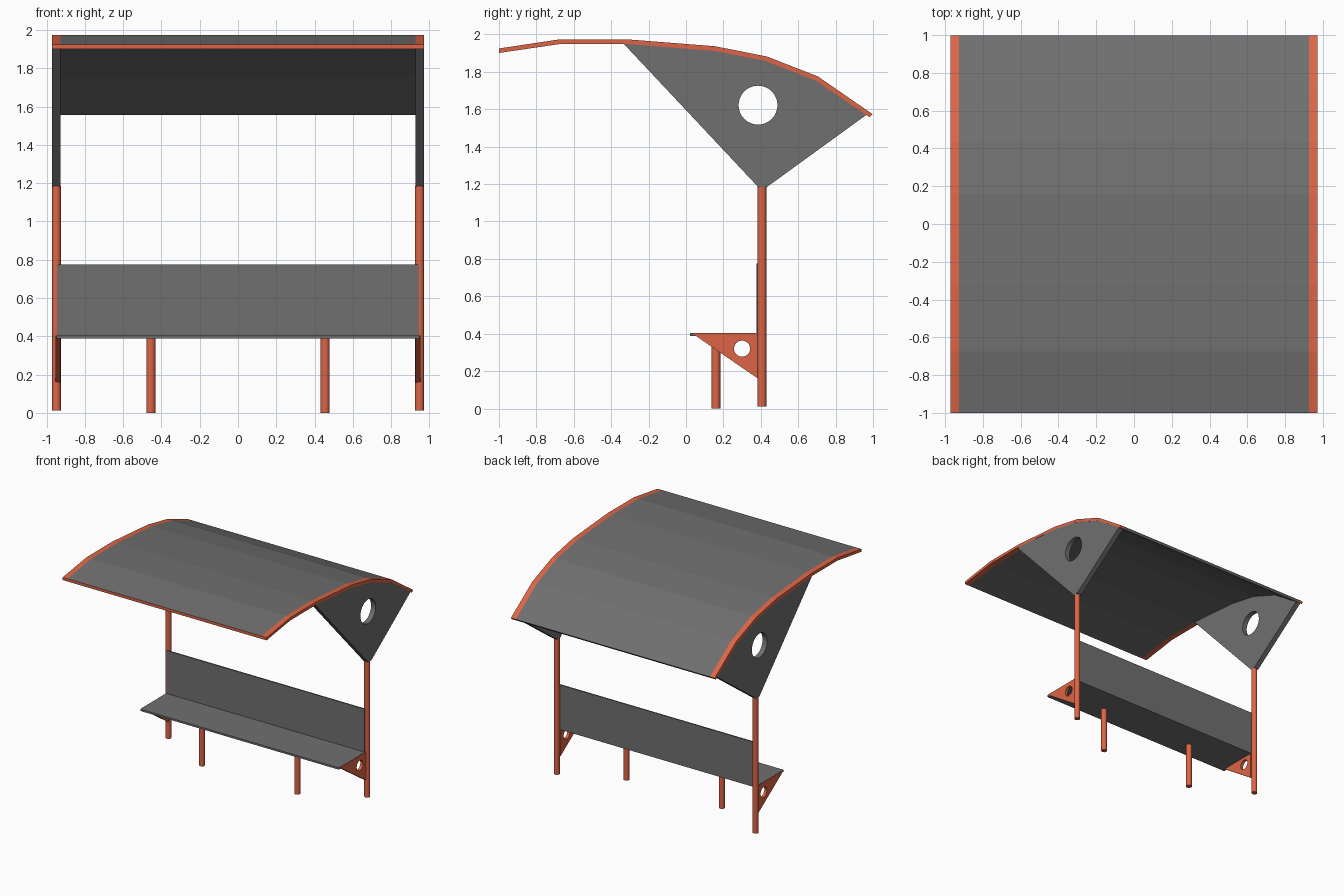
import bpy, bmesh, math
from mathutils import Matrix

if "Cube" in bpy.data.objects:
    bpy.data.objects.remove(bpy.data.objects["Cube"])

red = bpy.data.materials.new("red paint")
red.diffuse_color = (0.72, 0.13, 0.06, 1)
red.use_nodes = True
red.node_tree.nodes["Principled BSDF"].inputs["Base Color"].default_value = red.diffuse_color
grey = bpy.data.materials.new("grey metal")
grey.diffuse_color = (0.16, 0.16, 0.16, 1)
grey.use_nodes = True
grey.node_tree.nodes["Principled BSDF"].inputs["Base Color"].default_value = grey.diffuse_color


def finish(name, bm, *mats):
    bmesh.ops.recalc_face_normals(bm, faces=bm.faces)
    me = bpy.data.meshes.new(name)
    bm.to_mesh(me)
    bm.free()
    for m in mats:
        me.materials.append(m)
    ob = bpy.data.objects.new(name, me)
    bpy.context.collection.objects.link(ob)
    return ob


def box(name, x, y, z, mat):
    bm = bmesh.new()
    bmesh.ops.create_cube(bm, size=1)
    for v in bm.verts:
        v.co = [a[0] + (c + 0.5) * (a[1] - a[0]) for a, c in zip((x, y, z), v.co)]
    return finish(name, bm, mat)


def post(name, x, y, z0, z1, r=0.0235):
    bm = bmesh.new()
    bmesh.ops.create_cone(bm, cap_ends=True, segments=24, radius1=r, radius2=r, depth=z1 - z0,
                          matrix=Matrix.Translation((x, y, (z0 + z1) / 2)))
    ob = finish(name, bm, red)
    ob.data.shade_smooth()
    ob.data.set_sharp_from_angle(angle=math.radians(35))


def roof_strip(name, x0, x1, *mats):
    # cross-section closed by the top and underside lines, swept along x
    ring = TOP + UNDER[::-1]
    bm = bmesh.new()
    a, b = [[bm.verts.new((x, y, z)) for y, z in ring] for x in (x0, x1)]
    n, k = len(ring), len(TOP)
    for i in range(n):
        j = (i + 1) % n
        f = bm.faces.new((a[i], a[j], b[j], b[i]))
        if i == n - 1 and len(mats) > 1:
            f.material_index = 1  # painted front edge
    for side in (a, b):
        for i in range(k - 1):
            bm.faces.new((side[i], side[i + 1], side[n - 2 - i], side[n - 1 - i]))
    finish(name, bm, *mats)


def plate(name, outline, hole, r, x0, x1, mat):
    # flat plate in the yz plane with a round hole, as a filled 2D curve
    cu = bpy.data.curves.new(name, 'CURVE')
    cu.dimensions, cu.fill_mode, cu.extrude = '2D', 'BOTH', (x1 - x0) / 2
    n = 32
    circle = [(hole[0] + r * math.cos(-math.tau * i / n),
               hole[1] + r * math.sin(-math.tau * i / n)) for i in range(n)]
    for pts in (outline, circle):
        sp = cu.splines.new('POLY')
        sp.points.add(len(pts) - 1)
        for p, (u, v) in zip(sp.points, pts):
            p.co = (u, v, 0, 1)
        sp.use_cyclic_u = True
    tmp = bpy.data.objects.new(name + " curve", cu)
    bpy.context.collection.objects.link(tmp)
    me = bpy.data.meshes.new_from_object(
        tmp.evaluated_get(bpy.context.evaluated_depsgraph_get()))
    bpy.data.objects.remove(tmp)
    bm = bmesh.new()
    bm.from_mesh(me)
    bpy.data.meshes.remove(me)
    bmesh.ops.remove_doubles(bm, verts=bm.verts, dist=1e-5)
    for v in bm.verts:
        u, w, d = v.co
        v.co = ((x0 + x1) / 2 + d, u, w)
    for f in bm.faces:
        f.smooth = False
        f.material_index = 0
    finish(name, bm, mat)


# Curved roof section
TOP = [(-1.0, 1.925), (-0.674, 1.974), (-0.32, 1.974), (0.155, 1.937),
       (0.433, 1.882), (0.706, 1.775), (0.997, 1.574)]
UNDER = [(-1.0, 1.901), (-0.672, 1.949), (-0.32, 1.949), (0.152, 1.912),
         (0.426, 1.858), (0.695, 1.752), (0.982, 1.557)]
roof_strip("roof_panel", -0.926, 0.926, grey, red)

for side, s in (("left", -1), ("right", 1)):
    def span(a, b):
        return sorted((s * a, s * b))

    # Roof edge rail and gable plate
    roof_strip("roof_rail_" + side, *span(0.926, 0.972), red)
    gable = [(0.387, 1.183), (0.431, 1.183), (0.967, 1.572)]
    gable += [(y, z + 0.004) for y, z in UNDER[5:2:-1]] + [(-0.335, 1.952)]
    plate("gable_plate_" + side, gable, (0.385, 1.622), 0.104, *span(0.927, 0.971), grey)
    # Main post, seat bracket and bench leg
    post("main_post_" + side, s * 0.948, 0.406, 0.012, 1.186)
    plate("seat_bracket_" + side, [(0.035, 0.403), (0.385, 0.403), (0.385, 0.16), (0.05, 0.39)],
          (0.30, 0.32), 0.043, *span(0.927, 0.952), red)
    post("bench_leg_" + side, s * 0.455, 0.16, 0.0, 0.39)

# Bench
box("seat", (-0.947, 0.947), (0.022, 0.385), (0.389, 0.405), grey)
box("backrest", (-0.944, 0.944), (0.376, 0.388), (0.389, 0.775), grey)
